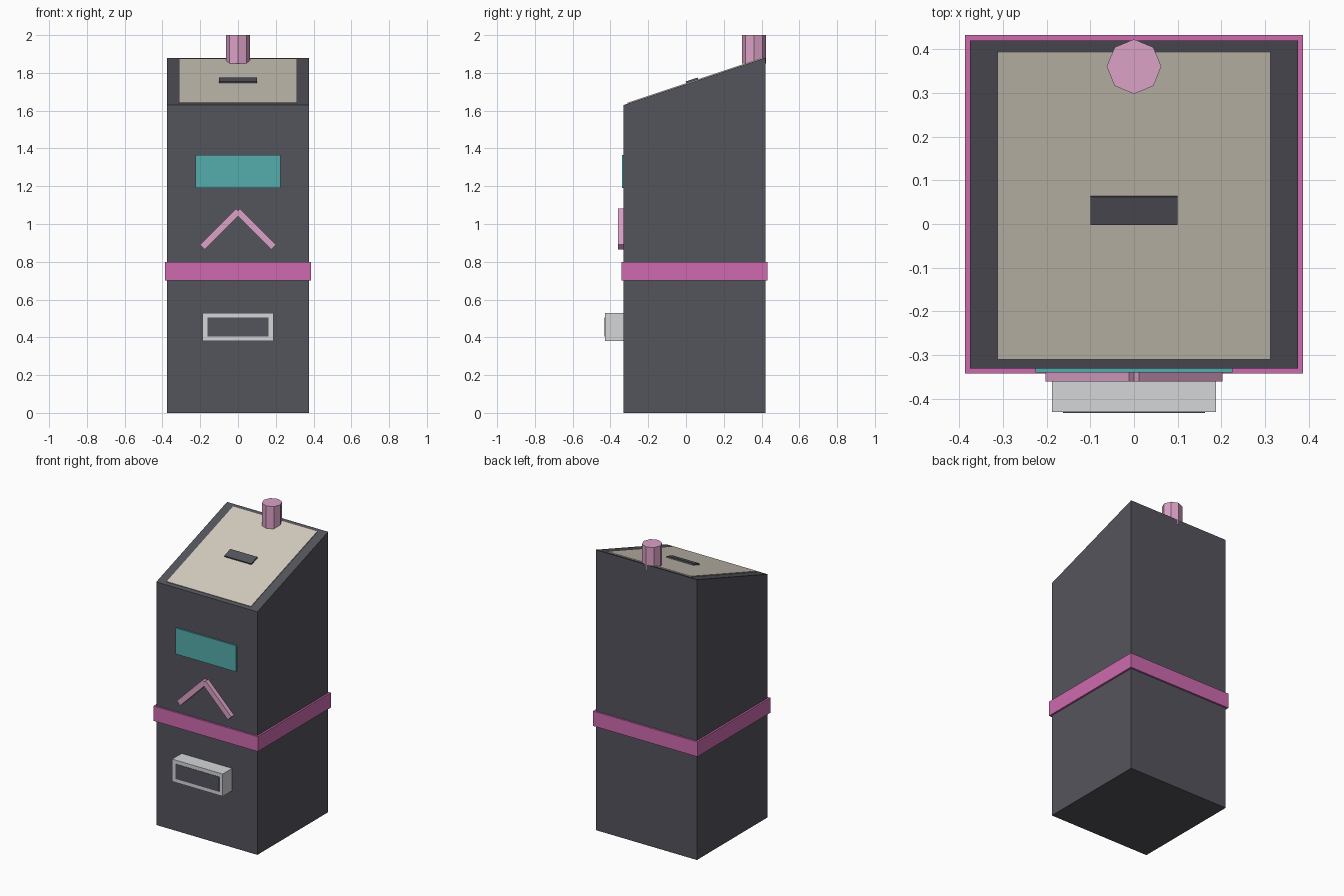
import bpy
import bmesh
import math
from mathutils import Matrix, Vector

cube = bpy.data.objects.get("Cube")
if cube:
    bpy.data.objects.remove(cube, do_unlink=True)


def material(name, r, g, b):
    """Flat material from 0-255 display values, stored as linear."""
    lin = [((c / 255 + 0.055) / 1.055) ** 2.4 for c in (r, g, b)] + [1]
    mat = bpy.data.materials.new(name)
    mat.use_nodes = True
    mat.diffuse_color = lin
    mat.node_tree.nodes["Principled BSDF"].inputs["Base Color"].default_value = lin
    return mat


charcoal = material("charcoal", 84, 84, 92)
cream = material("cream", 212, 205, 191)
teal = material("teal", 85, 172, 172)
magenta = material("magenta", 206, 107, 175)
pink = material("pink", 219, 162, 199)
silver = material("silver", 212, 214, 217)


def finish(name, bm, mat):
    bmesh.ops.recalc_face_normals(bm, faces=bm.faces)
    mesh = bpy.data.meshes.new(name)
    bm.to_mesh(mesh)
    bm.free()
    mesh.materials.append(mat)
    obj = bpy.data.objects.new(name, mesh)
    bpy.context.collection.objects.link(obj)
    return obj


def box(name, size, center, mat, rot=Matrix()):
    bm = bmesh.new()
    bmesh.ops.create_cube(bm, size=1)
    bm.transform(Matrix.Translation(center) @ rot @ Matrix.Diagonal((*size, 1)))
    return finish(name, bm, mat)


FRONT, BACK, HALF_W = -0.33, 0.42, 0.375
LOW, HIGH = 1.63, 1.88
MID_Y = (FRONT + BACK) / 2
SLOPE = math.atan2(HIGH - LOW, BACK - FRONT)
TILT = Matrix.Rotation(SLOPE, 4, "X")

# Cabinet: side profile extruded across the width
bm = bmesh.new()
profile = [(FRONT, 0), (BACK, 0), (BACK, HIGH), (FRONT, LOW)]
side = bm.faces.new([bm.verts.new((-HALF_W, y, z)) for y, z in profile])
new = bmesh.ops.extrude_face_region(bm, geom=[side])["geom"]
# the first face closes the opposite side of the prism
if side not in bm.faces[:]:
    bm.faces.new([v for v in bm.verts if v.co.x < 0][:4])
bmesh.ops.translate(bm, vec=(2 * HALF_W, 0, 0),
                    verts=[v for v in new if isinstance(v, bmesh.types.BMVert)])
finish("cabinet", bm, charcoal)


def on_slope(name, width, y0, y1, height, mat):
    """Plate lying on the slanted top, raised by height."""
    y = (y0 + y1) / 2
    z = LOW + (y - FRONT) * math.tan(SLOPE)
    size = (width, (y1 - y0) / math.cos(SLOPE), height * 2)
    return box(name, size, Vector((0, y, z)), mat, TILT)


# Slanted top
on_slope("top_panel", 0.625, -0.308, 0.395, 0.005, cream)
on_slope("top_slot", 0.2, 0.002, 0.066, 0.014, charcoal)

# Eight-sided knob
bm = bmesh.new()
bmesh.ops.create_cone(bm, cap_ends=True, segments=8, radius1=0.0625,
                      radius2=0.0625, depth=0.15,
                      matrix=Matrix.Translation((0, 0.36, 1.925)))
finish("top_knob", bm, pink)

# Band around the cabinet
box("band", (0.774, 0.774, 0.1), (0, MID_Y, 0.75), magenta)

# Front display and chevron
box("display", (0.45, 0.02, 0.175), (0, FRONT, 1.278), teal)
for label, s in (("left", 1), ("right", -1)):
    box(label + "_chevron_bar", (0.27, 0.06, 0.036), (s * 0.094, FRONT, 0.973),
        pink, Matrix.Rotation(s * math.pi / 4, 4, "Y"))

# Tray frame: four bars around a dark insert
DEPTH = 0.1
for s in (-1, 1):
    end = "upper" if s > 0 else "lower"
    box(end + "_tray_bar", (0.375, DEPTH, 0.025),
        (0, FRONT - DEPTH / 2, 0.455 + s * 0.0625), silver)
    end = "left" if s > 0 else "right"
    box(end + "_tray_bar", (0.025, DEPTH, 0.1),
        (s * 0.175, FRONT - DEPTH / 2, 0.455), silver)
box("tray_insert", (0.325, DEPTH + 0.002, 0.1),
    (0, FRONT - DEPTH / 2 - 0.001, 0.455), charcoal)
